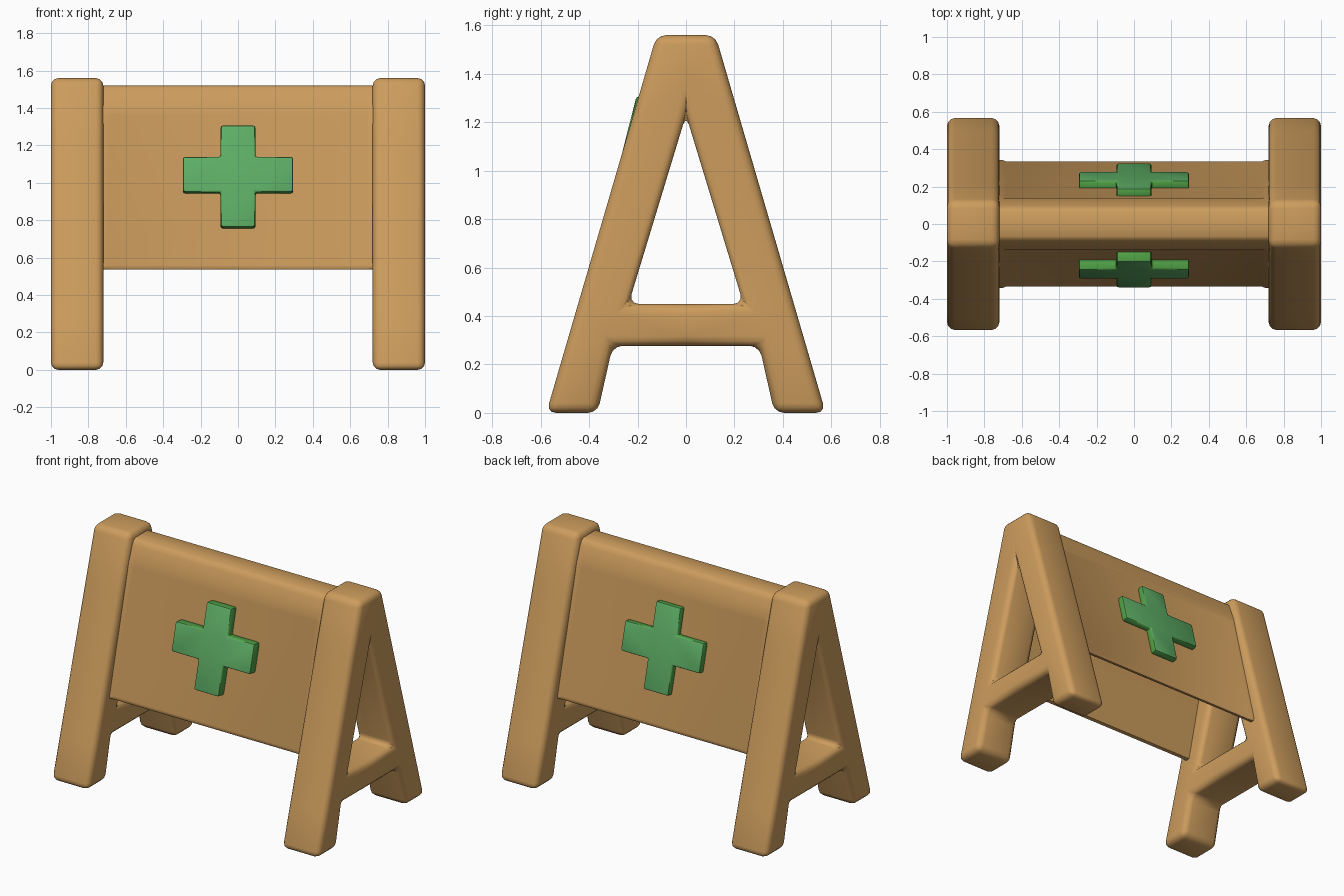
import bpy, bmesh, math

if "Cube" in bpy.data.objects:
    bpy.data.objects.remove(bpy.data.objects["Cube"])


def material(name, rgb):
    m = bpy.data.materials.new(name)
    m.diffuse_color = (*rgb, 1.0)
    m.use_nodes = True
    m.node_tree.nodes["Principled BSDF"].inputs["Base Color"].default_value = m.diffuse_color
    return m


WOOD = material("warm wood", (0.61, 0.335, 0.11))
GREEN = material("soft green", (0.11, 0.42, 0.13))
EDGE = material("deep green", (0.08, 0.35, 0.06))


def finish(bm, name, mats, bevel=0.0, segments=3, angle=25, smooth=40):
    bmesh.ops.remove_doubles(bm, verts=bm.verts, dist=1e-5)
    bmesh.ops.recalc_face_normals(bm, faces=bm.faces)
    me = bpy.data.meshes.new(name)
    bm.to_mesh(me)
    bm.free()
    ob = bpy.data.objects.new(name, me)
    bpy.context.collection.objects.link(ob)
    for m in mats:
        me.materials.append(m)
    bpy.ops.object.select_all(action='DESELECT')
    ob.select_set(True)
    bpy.context.view_layer.objects.active = ob
    if bevel:
        mod = ob.modifiers.new("soft edges", 'BEVEL')
        mod.width = bevel
        mod.segments = segments
        mod.limit_method = 'ANGLE'
        mod.angle_limit = math.radians(angle)
        bpy.ops.object.modifier_apply(modifier=mod.name)
    bpy.ops.object.shade_smooth_by_angle(angle=math.radians(smooth))
    return ob


def extrude(bm, offset):
    bmesh.ops.remove_doubles(bm, verts=bm.verts, dist=1e-5)
    new = bmesh.ops.extrude_face_region(bm, geom=bm.faces[:], use_keep_orig=True)
    verts = [g for g in new["geom"] if isinstance(g, bmesh.types.BMVert)]
    bmesh.ops.translate(bm, verts=verts, vec=offset)


# A-shaped end frames: quads of one half profile (y, z), mirrored in y
def outer(z):
    return (0.577 - 0.292 * z, z)


HALF = [
    [(0.365, 0), outer(0), outer(0.277), (0.303, 0.277)],           # foot
    [(0.303, 0.277), outer(0.277), outer(0.45), (0.237, 0.45)],     # joint
    [(0, 0.277), (0.303, 0.277), (0.237, 0.45), (0, 0.45)],         # crossbar
    [(0.237, 0.45), outer(0.45), outer(1.23), (0, 1.23)],           # leg
    [(0, 1.23), outer(1.23), outer(1.56), (0, 1.56)],               # peak
]
for side, x0 in (("left", -1.0), ("right", 0.72)):
    bm = bmesh.new()
    for s in (-1, 1):
        for quad in HALF:
            bm.faces.new([bm.verts.new((x0, s * y, z)) for y, z in quad])
    extrude(bm, (0.28, 0, 0))
    finish(bm, side + "_end_frame", [WOOD], bevel=0.04)

# Thin sloping boards with a rounded ridge; (y, z, recess) swept along x
SECTION = [(0.0, 1.52, 0), (0.065, 1.52, 0), (0.085, 1.508, 0), (0.098, 1.485, 0),
           (0.115, 1.44, 0), (0.138, 1.375, 0), (0.143, 1.355, 0.006),
           (0.341, 0.56, 0.006), (0.341, 0.545, 0.006), (0.333, 0.536, 0.002),
           (0.308, 0.54, 0), (0.11, 1.33, 0), (0.075, 1.43, 0), (0.0, 1.46, 0)]
LOOP = SECTION + [(-y, z, -r) for y, z, r in SECTION[-2:0:-1]]
bm = bmesh.new()
rings = []
for x, depth in ((-0.74, 0), (-0.70, 0), (-0.685, 1), (0.685, 1), (0.70, 0), (0.74, 0)):
    rings.append([bm.verts.new((x, y - r * depth, z)) for y, z, r in LOOP])
n = len(LOOP)
for a, b in zip(rings, rings[1:]):
    for i in range(n):
        j = (i + 1) % n
        bm.faces.new((a[i], a[j], b[j], b[i]))
# close the ends hidden inside the frames
for ring in (rings[0], rings[-1]):
    bm.faces.new(ring)
finish(bm, "sloping_boards", [WOOD], smooth=35)

# Raised green crosses, leaning with the boards
XS = (-0.295, -0.093, 0.093, 0.295)
ZS = (0.765, 0.952, 1.14, 1.308)
for name, s, push in (("front_cross", -1, 0.0), ("back_cross", 1, -0.015)):
    bm = bmesh.new()
    for i in range(3):
        for k in range(3):
            if i == 1 or k == 1:
                pts = [(XS[i], ZS[k]), (XS[i + 1], ZS[k]),
                       (XS[i + 1], ZS[k + 1]), (XS[i], ZS[k + 1])]
                bm.faces.new([bm.verts.new((x, s * (0.341 + push - 0.254 * (z - 0.77)), z))
                              for x, z in pts])
    # stop inside the board so nothing shows behind it
    extrude(bm, (0, -s * (0.067 + push), -0.01))
    bmesh.ops.recalc_face_normals(bm, faces=bm.faces)
    for f in bm.faces:
        f.material_index = 0 if abs(f.normal.y) > 0.7 else 1
    finish(bm, name, [GREEN, EDGE], bevel=0.012, segments=2)
